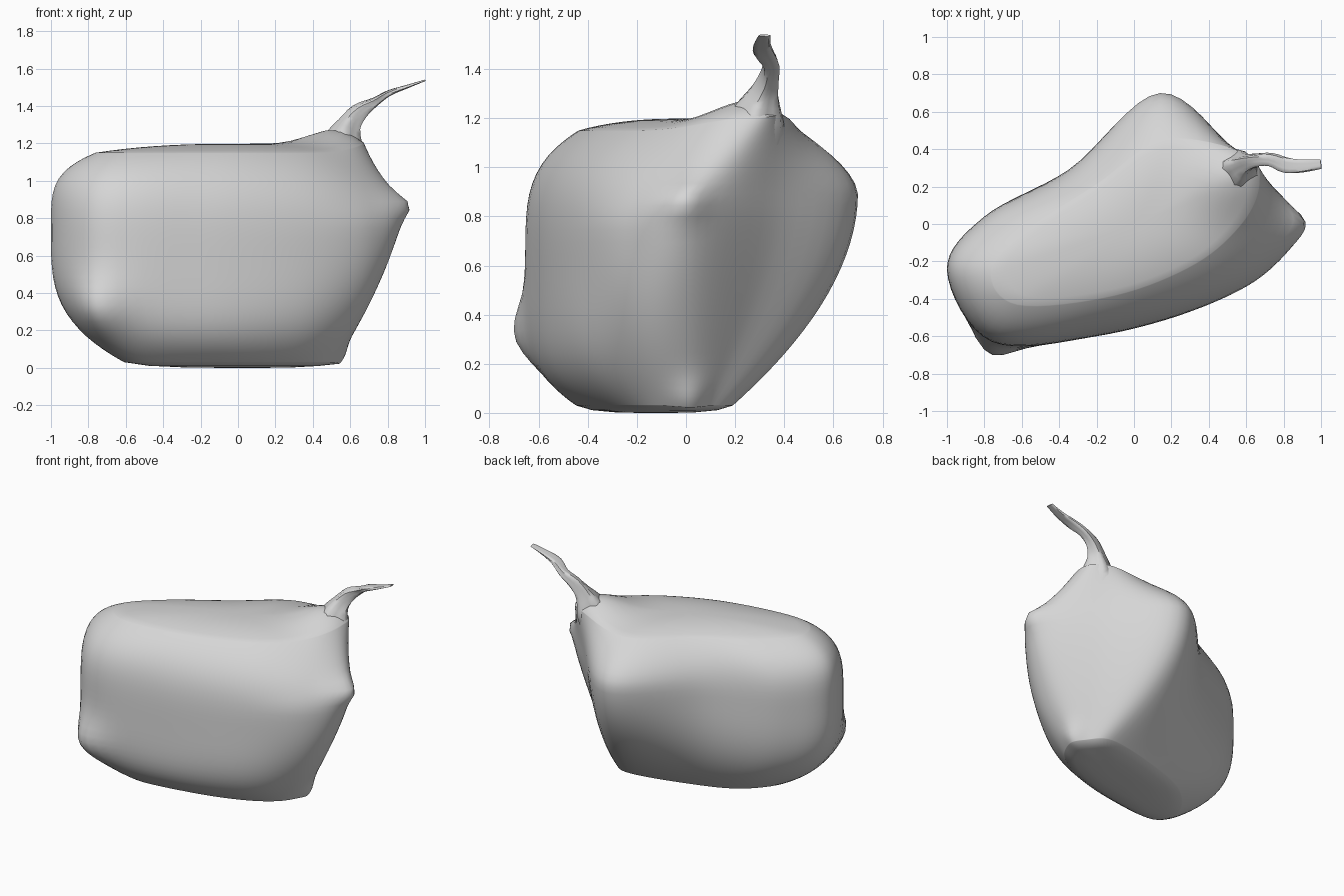
import bpy, bmesh, math
from mathutils import Vector

cube = bpy.data.objects.get("Cube")
if cube:
    bpy.data.objects.remove(cube)

grey = bpy.data.materials.new("grey_plastic")
grey.use_nodes = True
colour = (0.67, 0.67, 0.67, 1)
grey.diffuse_color = colour
grey.node_tree.nodes["Principled BSDF"].inputs["Base Color"].default_value = colour


def loft(name, rings, crease_angle):
    """Skin a list of closed rings, cap both ends and shade smooth."""
    bm = bmesh.new()
    loops = [[bm.verts.new(point) for point in ring] for ring in rings]
    for lower, upper in zip(loops, loops[1:]):
        count = len(lower)
        for i in range(count):
            j = (i + 1) % count
            bm.faces.new((lower[i], lower[j], upper[j], upper[i]))
    bm.faces.new(list(reversed(loops[0])))
    bm.faces.new(loops[-1])
    bmesh.ops.recalc_face_normals(bm, faces=bm.faces)
    mesh = bpy.data.meshes.new(name)
    bm.to_mesh(mesh)
    bm.free()
    mesh.materials.append(grey)
    obj = bpy.data.objects.new(name, mesh)
    bpy.context.collection.objects.link(obj)
    bpy.ops.object.select_all(action="DESELECT")
    obj.select_set(True)
    bpy.context.view_layer.objects.active = obj
    bpy.ops.object.shade_smooth_by_angle(angle=math.radians(crease_angle))


def spline(points, t, closed):
    """Catmull-Rom point at parameter t, measured in control points."""
    count = len(points)
    i = int(t)
    f = t - i

    def at(k):
        return points[k % count] if closed else points[max(0, min(k, count - 1))]

    a, b, c, d = (Vector(at(i + k)) for k in (-1, 0, 1, 2))
    return (b * 2 + (c - a) * f + (a * 2 - b * 5 + c * 4 - d) * f ** 2
            + (b * 3 - a - c * 3 + d) * f ** 3) / 2


def smooth_ring(points, z, samples=8):
    flat = [spline(points, i / samples, True) for i in range(len(points) * samples)]
    return [Vector((p.x, p.y, z)) for p in flat]


def shrink(ring, factor, z):
    centre = sum(ring, Vector()) / len(ring)
    moved = [centre.lerp(p, factor) for p in ring]
    return [Vector((p.x, p.y, z)) for p in moved]


# Sack outlines at floor, widest height and shoulder, anticlockwise from the right corner
floor = [(.53, -.02), (.49, .08), (.35, .19), (-.03, .12), (-.4, -.02),
         (-.6, -.26), (-.52, -.44), (-.1, -.4), (.25, -.3), (.46, -.17)]
belly = [(.89, .01), (.56, .36), (.14, .7), (-.35, .29), (-.8, .04),
         (-1, -.25), (-.76, -.63), (-.2, -.6), (.35, -.45), (.72, -.25)]
shoulder = [(.66, .21), (.59, .36), (.17, .45), (-.2, .21), (-.56, -.03),
            (-.76, -.25), (-.62, -.43), (-.1, -.38), (.33, -.21), (.58, .01)]
# For each outline point: widest height, roundness below it, roundness above it
belly_z = [.87, .87, .89, .78, .72, .72, .62, .56, .62, .75]
round_below = [1.3, 1.5, 1.9, 3, 3.3, 3.3, 4, 4.5, 4, 2.2]
round_above = [1, 1, 1.7, 2.7, 3.5, 4.5, 4, 4, 3.2, 1.9]
FLOOR_Z, SHOULDER_Z = .03, 1.15


def outline(z):
    points = []
    for low, wide, high, mid, below, above in zip(
            floor, belly, shoulder, belly_z, round_below, round_above):
        if z < mid:
            weight = 1 - ((mid - z) / (mid - FLOOR_Z)) ** below
            points.append(Vector(low).lerp(Vector(wide), weight))
        else:
            weight = ((z - mid) / (SHOULDER_Z - mid)) ** above
            points.append(Vector(wide).lerp(Vector(high), weight))
    return points


rings = []
steps = 32
for i in range(steps + 1):
    s = i / steps
    z = FLOOR_Z + (SHOULDER_Z - FLOOR_Z) * s * s * (3 - 2 * s)
    rings.append(smooth_ring(outline(z), z))

# Rounded underside and top
bottom, top = rings[0], rings[-1]
rings = [shrink(bottom, k, z) for k, z in ((.2, 0), (.5, .002), (.8, .011))] + rings
for i in range(1, 10):
    k = 1 - i / 10
    rings.append(shrink(top, k, SHOULDER_Z + .048 * (1 - k ** 2.5)))

# Pinched corners and the pull toward the knot: centre, offset, radius
pinches = [((-.77, -.61, .31), (-.01, -.085, 0), .16),
           ((.89, .01, .87), (.035, 0, 0), .08),
           ((.54, .02, .07), (.02, 0, -.01), .08),
           ((.51, .25, 1.19), (.02, .02, .1), .2)]
for ring in rings:
    for point in ring:
        push = Vector()
        for centre, offset, radius in pinches:
            distance = (point - Vector(centre)).length
            push += Vector(offset) * math.exp(-(distance / radius) ** 2)
        point += push

loft("sack_body", rings, 60)

# Gathered neck and twisted tail: x, y, z, half width, half thickness
stations = [(.55, .27, 1.08, .1, .09), (.56, .29, 1.2, .1, .1),
            (.595, .32, 1.3, .055, .06), (.65, .34, 1.37, .036, .045),
            (.73, .345, 1.42, .035, .025), (.81, .315, 1.47, .044, .017),
            (.9, .31, 1.502, .035, .01), (1, .32, 1.537, .024, .004)]
rings = []
samples = 3
sides = 16
last = (len(stations) - 1) * samples
for i in range(last + 1):
    row = spline(stations, i / samples, False)
    ahead = spline(stations, min(i + 1, last) / samples, False)
    behind = spline(stations, max(i - 1, 0) / samples, False)
    tangent = (Vector(ahead[:3]) - Vector(behind[:3])).normalized()
    across = (Vector((0, 1, 0)) - tangent * tangent.y).normalized()
    normal = tangent.cross(across)
    ring = []
    for k in range(sides):
        angle = math.tau * k / sides
        pleat = 1 + .14 * math.cos(angle * 4 + i * .2)
        ring.append(Vector(row[:3]) + across * (row[3] * pleat * math.cos(angle))
                    + normal * (row[4] * pleat * math.sin(angle)))
    rings.append(ring)
loft("gathered_neck", rings, 50)
